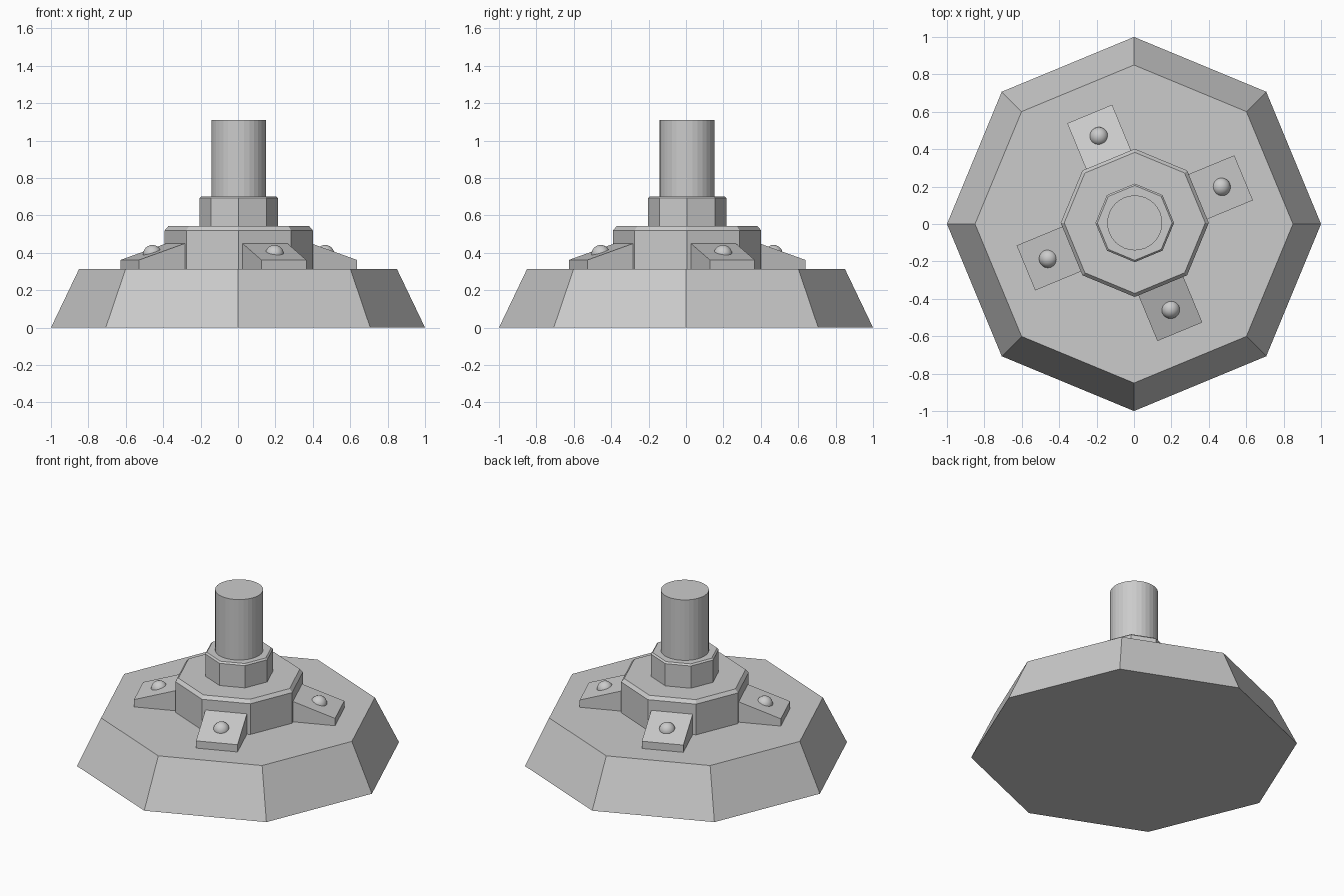
import bpy, bmesh, math
from mathutils import Matrix

if "Cube" in bpy.data.objects:
    bpy.data.objects.remove(bpy.data.objects["Cube"])

grey = bpy.data.materials.new("plain_grey")
grey.diffuse_color = (0.6, 0.6, 0.6, 1)
grey.use_nodes = True
grey.node_tree.nodes["Principled BSDF"].inputs["Base Color"].default_value = grey.diffuse_color
CX, CY = 0.004, 0.006  # slight offset of the upper parts


def finish(name, bm, smooth=False):
    bmesh.ops.recalc_face_normals(bm, faces=bm.faces[:])
    for f in bm.faces:
        f.smooth = smooth
    mesh = bpy.data.meshes.new(name)
    bm.to_mesh(mesh)
    bm.free()
    mesh.materials.append(grey)
    obj = bpy.data.objects.new(name, mesh)
    bpy.context.collection.objects.link(obj)
    return obj


def stack(name, sides, rings, x=0, y=0):
    """Closed prism through (radius, z) rings."""
    bm = bmesh.new()
    loops = []
    for r, z in rings:
        loops.append([bm.verts.new((x + r * math.cos(2 * math.pi * i / sides),
                                    y + r * math.sin(2 * math.pi * i / sides), z))
                      for i in range(sides)])
    for a, b in zip(loops, loops[1:]):
        for i in range(sides):
            j = (i + 1) % sides
            bm.faces.new((a[i], a[j], b[j], b[i]))
    bm.faces.new(loops[0])
    bm.faces.new(loops[-1])
    return finish(name, bm)


# Octagonal base, collar, nut and round shaft
stack("base", 8, [(1.0, 0), (0.85, 0.313)])
stack("collar", 8, [(0.396, 0.313), (0.396, 0.52), (0.377, 0.542)], CX, CY)
stack("nut", 8, [(0.21, 0.542), (0.21, 0.692), (0.2, 0.702)], CX, CY)
stack("shaft", 32, [(0.147, 0.702), (0.147, 1.11)], CX, CY)

# Four sloped tabs, each with a domed bolt
IN, OUT, HALF = 0.36, 0.63, 0.13
for k in range(4):
    turn = Matrix.Translation((CX, CY, 0)) @ Matrix.Rotation(math.radians(22.5 + 90 * k), 4, 'Z')
    bm = bmesh.new()
    profile = [(IN, 0.313), (OUT, 0.313), (OUT, 0.362), (IN, 0.452)]
    face = bm.faces.new([bm.verts.new((r, -HALF, z)) for r, z in profile])
    ext = bmesh.ops.extrude_face_region(bm, geom=[face])
    bmesh.ops.translate(bm, vec=(0, 2 * HALF, 0),
                        verts=[v for v in ext["geom"] if isinstance(v, bmesh.types.BMVert)])
    bm.transform(turn)
    finish(f"tab_{k + 1}", bm)

    bm = bmesh.new()
    bmesh.ops.create_uvsphere(bm, u_segments=24, v_segments=12, radius=0.05)
    bm.transform(turn @ Matrix.Translation((0.5, 0, 0.392)))
    finish(f"bolt_{k + 1}", bm, True)
